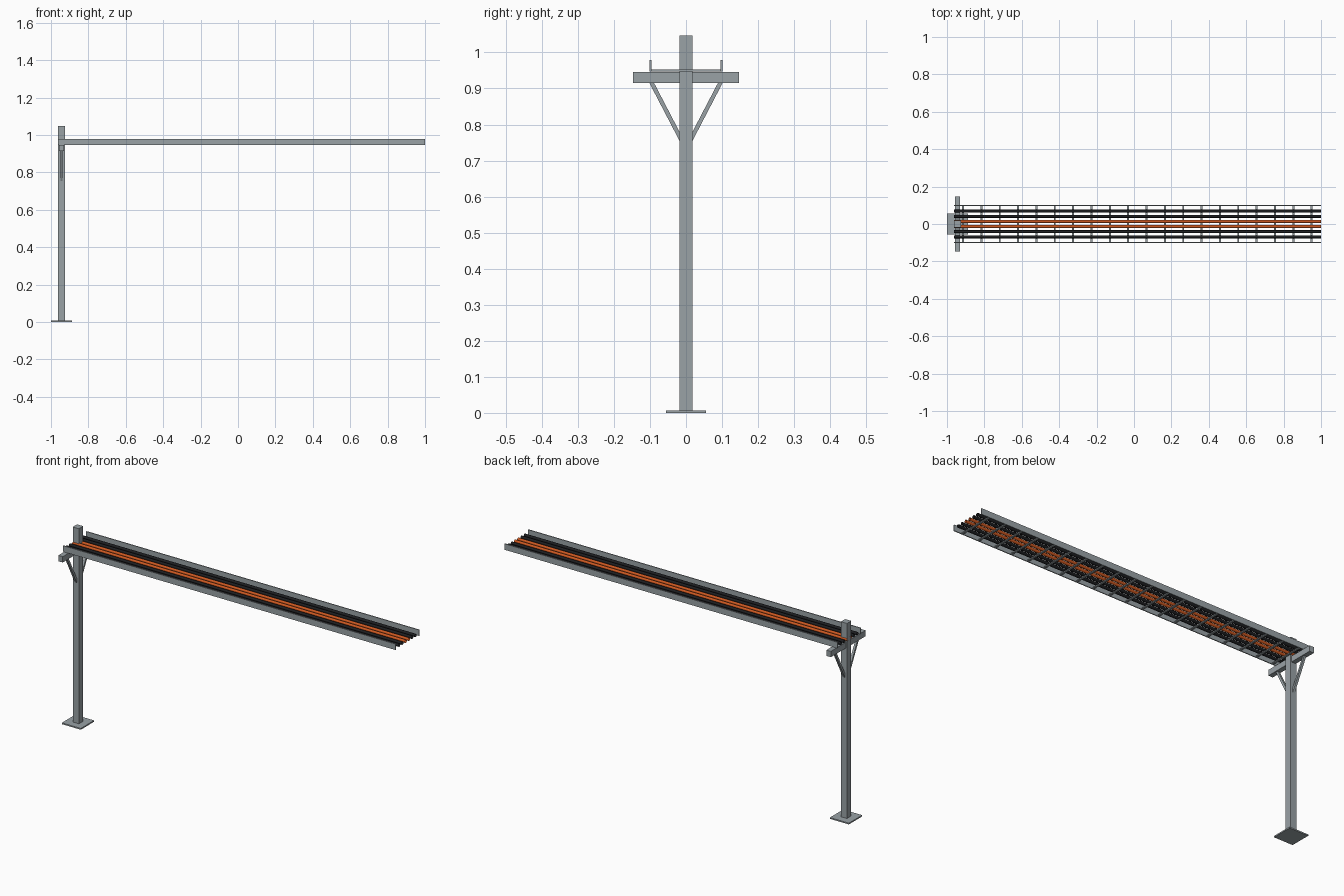
import bpy, bmesh, math
from mathutils import Vector, Matrix

if "Cube" in bpy.data.objects:
    bpy.data.objects.remove(bpy.data.objects["Cube"])


def material(name, rgb):
    m = bpy.data.materials.new(name)
    m.diffuse_color = (*rgb, 1.0)
    m.use_nodes = True
    m.node_tree.nodes["Principled BSDF"].inputs["Base Color"].default_value = m.diffuse_color
    return m


STEEL = material("galvanised_steel", (0.32, 0.36, 0.38))
BLACK = material("black_cable_sheath", (0.012, 0.013, 0.015))
ORANGE = material("orange_cable_sheath", (0.62, 0.10, 0.015))


def finish(name, bm, mat):
    me = bpy.data.meshes.new(name)
    bm.to_mesh(me)
    bm.free()
    me.materials.append(mat)
    ob = bpy.data.objects.new(name, me)
    bpy.context.collection.objects.link(ob)
    return ob


def box(name, lo, hi, mat=STEEL):
    lo, hi = Vector(lo), Vector(hi)
    bm = bmesh.new()
    bmesh.ops.create_cube(bm, size=1.0, matrix=Matrix.Translation((lo + hi) / 2)
                          @ Matrix.Diagonal((*(hi - lo), 1.0)))
    return finish(name, bm, mat)


def brace(name, side):
    # slanted square bar from the post up to the cross arm
    bm = bmesh.new()
    outline = [(0.014, 0.747), (0.014, 0.772), (0.090, 0.918), (0.103, 0.918)]
    face = bm.faces.new([bm.verts.new((PX - 0.006, side * y, z)) for y, z in outline])
    ext = bmesh.ops.extrude_face_region(bm, geom=[face])
    bmesh.ops.translate(bm, vec=(0.012, 0, 0),
                        verts=[v for v in ext["geom"] if isinstance(v, bmesh.types.BMVert)])
    bmesh.ops.recalc_face_normals(bm, faces=bm.faces)
    finish(name, bm, STEEL)


def cable(name, y, mat):
    # open-ended tube lying along the tray
    bm = bmesh.new()
    place = Matrix.Translation(((X0 + X1) / 2, y, 0.960)) @ Matrix.Rotation(math.pi / 2, 4, 'Y')
    bmesh.ops.create_cone(bm, cap_ends=False, segments=12, radius1=0.008, radius2=0.008,
                          depth=X1 - X0, matrix=place)
    for f in bm.faces:
        f.smooth = True
    finish(name, bm, mat)


PX = -0.944           # post centre
X0, X1 = -0.963, 1.0  # tray ends

# Support post, foot and cross arm
box("base_plate", (PX - 0.056, -0.056, 0), (PX + 0.056, 0.056, 0.007))
box("post", (PX - 0.018, -0.018, 0.007), (PX + 0.018, 0.018, 1.047))
box("cross_arm", (PX - 0.013, -0.147, 0.915), (PX + 0.013, 0.147, 0.946))
for side, label in ((1, "back"), (-1, "front")):
    brace(label + "_brace", side)
    # Tray side rail
    box(label + "_side_rail", (X0, side * 0.0985 - 0.0025, 0.947),
        (X1, side * 0.0985 + 0.0025, 0.979))

# Tray rungs
for i in range(20):
    x = -0.914 + i * 0.0981
    box(f"rung_{i + 1}", (x - 0.005, -0.097, 0.947), (x + 0.005, 0.097, 0.952))

# Cables, the middle pair orange
for i in range(6):
    mat = ORANGE if i in (2, 3) else BLACK
    cable(f"cable_{i + 1}", (i - 2.5) * 0.0275, mat)
